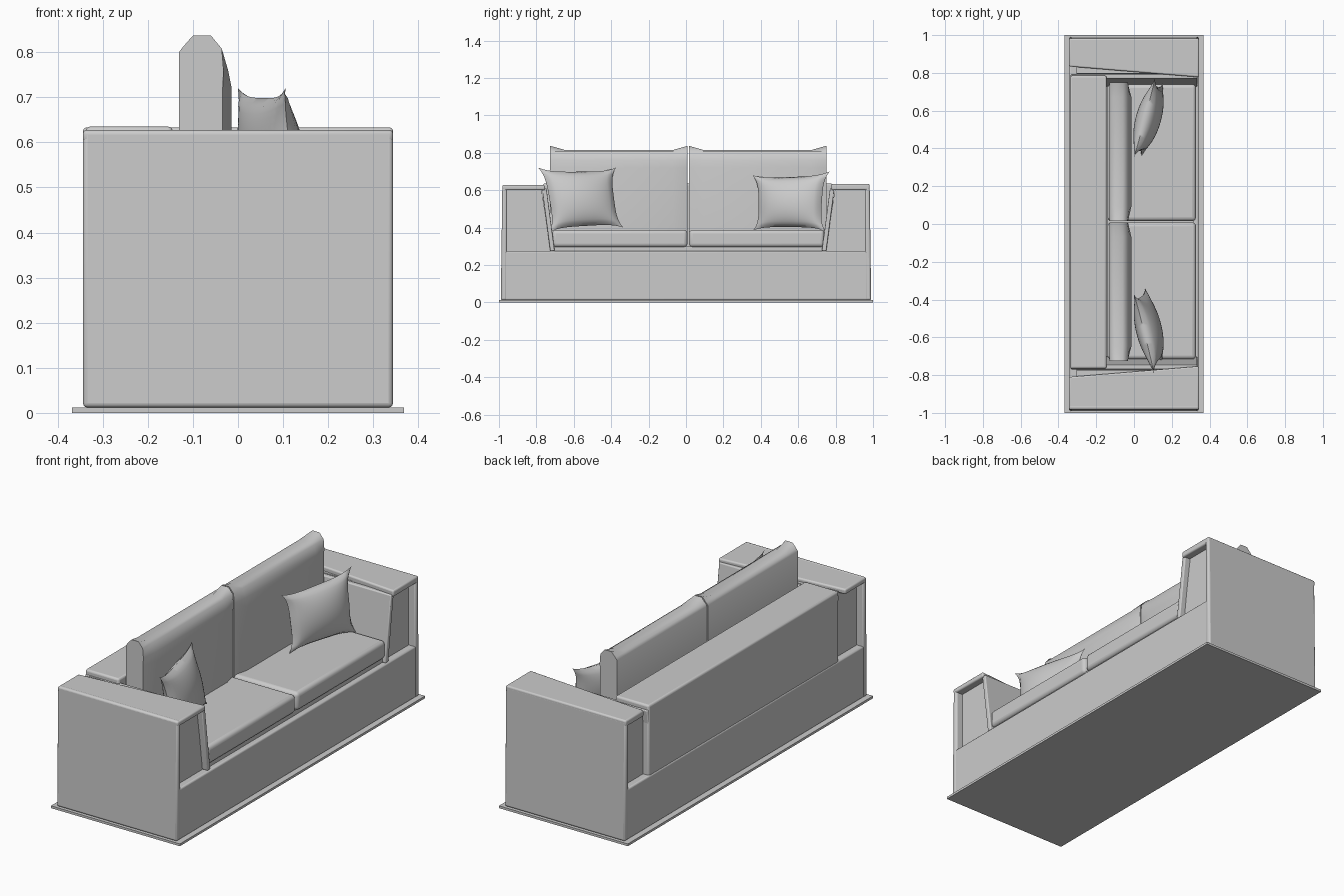
import bpy, bmesh
from mathutils import Vector

if "Cube" in bpy.data.objects:
    bpy.data.objects.remove(bpy.data.objects["Cube"])


def finish(name, bm, bevel=0.0, segments=3, angle=40):
    """Turn a bmesh into a softly shaded object, optionally with rounded edges."""
    bmesh.ops.recalc_face_normals(bm, faces=bm.faces)
    mesh = bpy.data.meshes.new(name)
    bm.to_mesh(mesh)
    bm.free()
    ob = bpy.data.objects.new(name, mesh)
    bpy.context.collection.objects.link(ob)
    if bevel:
        mod = ob.modifiers.new("round", 'BEVEL')
        mod.width, mod.segments = bevel, segments
        mod.limit_method, mod.angle_limit = 'ANGLE', 0.5
    bpy.ops.object.select_all(action='DESELECT')
    ob.select_set(True)
    bpy.context.view_layer.objects.active = ob
    bpy.ops.object.shade_smooth_by_angle(angle=angle * 3.14159 / 180)
    return ob


def loft(name, rings, **kw):
    """Bridge equal-length rings of points and cap both ends."""
    bm = bmesh.new()
    vs = [[bm.verts.new(p) for p in ring] for ring in rings]
    n = len(vs[0])
    for a, b in zip(vs, vs[1:]):
        for i in range(n):
            j = (i + 1) % n
            bm.faces.new((a[i], a[j], b[j], b[i]))
    bm.faces.new(vs[0])
    bm.faces.new(vs[-1])
    return finish(name, bm, **kw)


def box(name, x, y, z, **kw):
    y = sorted(y)
    return loft(name, [[(x[0], y[0], h), (x[1], y[0], h), (x[1], y[1], h), (x[0], y[1], h)]
                       for h in z], **kw)


def pillow(name, corners, thick, n=20):
    """Scatter pillow: a pinched patch between four corners, puffed both ways."""
    bl, br, tr, tl = map(Vector, corners)
    normal = (br - bl).cross(tl - bl).normalized()
    bm = bmesh.new()
    for side in (1, -1):
        grid = []
        for i in range(n + 1):
            row = []
            for j in range(n + 1):
                u, v = 2 * i / n - 1, 2 * j / n - 1
                pu = (1 + u * (1 - 0.15 * (1 - v ** 4))) / 2
                pv = (1 + v * (1 - 0.13 * (1 - u ** 4))) / 2
                p = bl.lerp(br, pu).lerp(tl.lerp(tr, pu), pv)
                puff = thick * ((1 - u * u) * (1 - v * v)) ** 0.55
                row.append(bm.verts.new(p + normal * puff * side))
            grid.append(row)
        for i in range(n):
            for j in range(n):
                bm.faces.new((grid[i][j], grid[i + 1][j], grid[i + 1][j + 1], grid[i][j + 1]))
    bmesh.ops.remove_doubles(bm, verts=bm.verts, dist=0.0005)
    return finish(name, bm, angle=60)


MID = 0.012  # seating is slightly off centre

# Plinth, base and back frame
box("floor_plate", (-0.368, 0.368), (-1, 1), (0, 0.012))
box("base", (-0.342, 0.342), (-0.98, 0.98), (0.012, 0.275), bevel=0.008)
box("back_frame", (-0.338, -0.145), (-0.765, 0.785), (0.012, 0.635), bevel=0.01)

for s, side in ((-1, "left"), (1, "right")):
    def inner(v):
        return s * v + MID

    # Arm: recessed core, outer panel, slanted inner panel and top slab
    core = [(s * 0.965, 0.02), (s * 0.965, 0.61), (inner(0.785), 0.61),
            (inner(0.735), 0.28), (inner(0.735), 0.02)]
    loft(side + "_arm_core", [[(x, y, z) for y, z in core] for x in (-0.305, 0.305)])
    outer = [(s * 0.99, 0.012), (s * 0.982, 0.628), (s * 0.957, 0.628), (s * 0.957, 0.012)]
    loft(side + "_arm_outer_panel", [[(x, y, z) for y, z in outer] for x in (-0.344, 0.344)],
         bevel=0.01)
    slant = [(inner(0.758), 0.61), (inner(0.782), 0.61), (inner(0.738), 0.275), (inner(0.714), 0.275)]
    loft(side + "_arm_inner_panel", [[(x, y, z) for y, z in slant] for x in (-0.335, 0.335)],
         bevel=0.005)
    slab = [(-0.344, inner(0.822)), (0.344, inner(0.765)), (0.344, s * 0.982), (-0.344, s * 0.982)]
    loft(side + "_arm_top", [[(x, y, z) for x, y in slab] for z in (0.6, 0.63 + 0.003 * s)],
         bevel=0.008)

    # Seat cushion
    box(side + "_seat_cushion", (-0.14, 0.328), (inner(0.004), inner(0.728)), (0.295, 0.388),
        bevel=0.02, segments=4)
    box(side + "_seat_liner", (-0.14, 0.315), (inner(0), inner(0.728)), (0.27, 0.30))

    # Back cushion with raised corners at both ends
    rings = []
    for v, lift, front in ((0.003, 0.022, 0.02), (0.08, 0, 0), (0.66, 0, 0), (0.738, 0.022, 0.02)):
        prof = [(-0.131, 0.36), (-0.131, 0.8), (-0.122, 0.812), (-0.1, 0.815 + lift),
                (-0.06, 0.815 + lift), (-0.036, 0.808), (-0.022 - front / 2, 0.76),
                (-0.014 - front, 0.72), (-0.014 - front, 0.36)]
        rings.append([(x, inner(v), z) for x, z in prof])
    loft(side + "_back_cushion", rings, angle=50)

# Scatter pillows leaning on the back cushions
pillow("left_pillow", [(0.15, -0.73, 0.375), (0.06, -0.335, 0.40),
                       (0.0, -0.375, 0.72), (0.105, -0.79, 0.72)], 0.065)
pillow("right_pillow", [(0.04, 0.36, 0.385), (0.155, 0.745, 0.38),
                        (0.11, 0.768, 0.70), (0.0, 0.355, 0.68)], 0.065)
